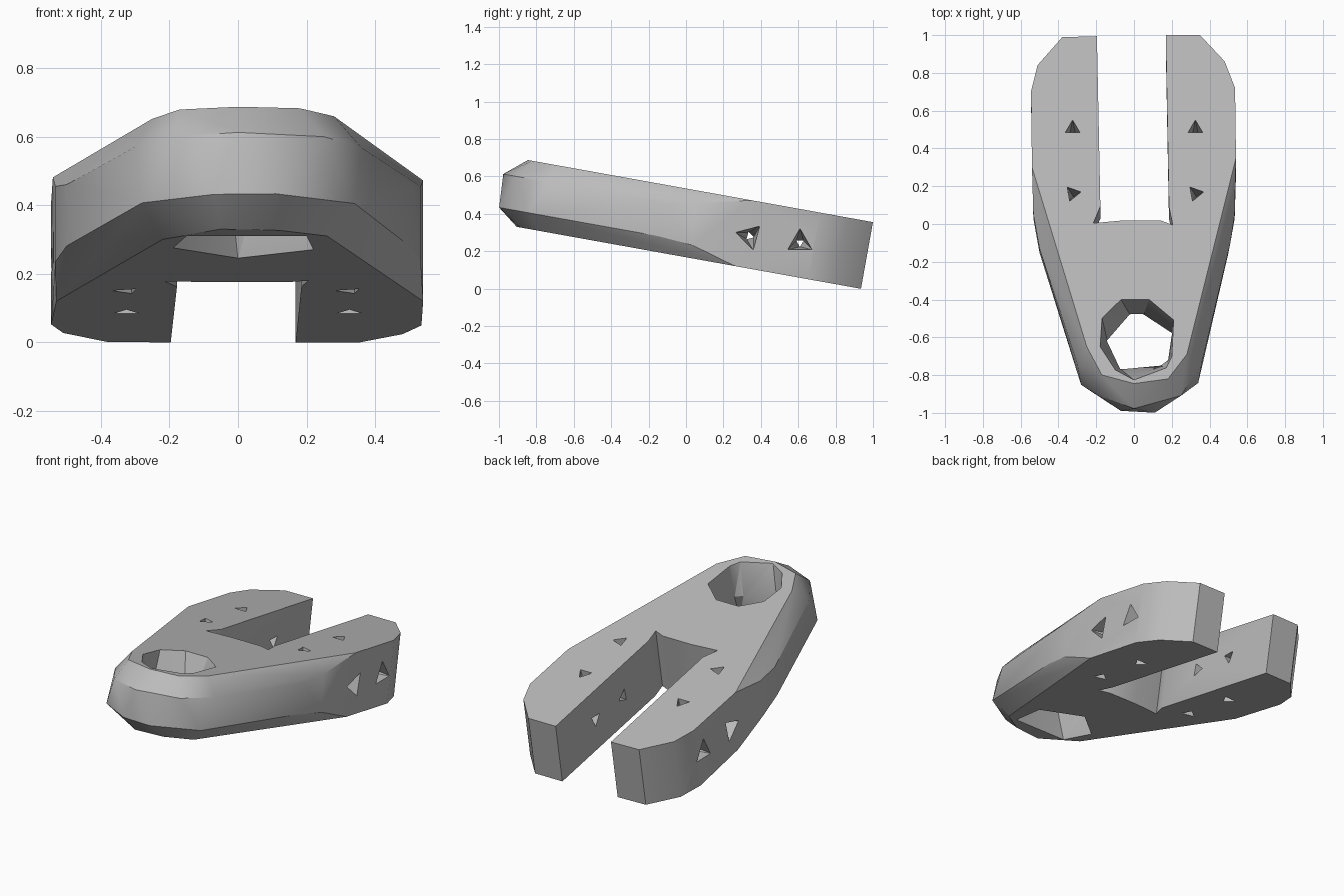
import bpy, bmesh, math
from mathutils import Matrix, Vector

if "Cube" in bpy.data.objects:
    bpy.data.objects.remove(bpy.data.objects["Cube"])

TILT = Matrix.Rotation(math.radians(-10.2), 4, "X")
BOTTOM, TOP = 0.165, 0.527

grey = bpy.data.materials.new("plain grey")
grey.use_nodes = True
grey.diffuse_color = (0.5, 0.5, 0.5, 1)
grey.node_tree.nodes["Principled BSDF"].inputs["Base Color"].default_value = (0.5, 0.5, 0.5, 1)


def hull(name, points):
    """Convex solid around the points, tilted into place."""
    bm = bmesh.new()
    for p in points:
        bm.verts.new(p)
    res = bmesh.ops.convex_hull(bm, input=bm.verts)
    spare = {g for g in res["geom_interior"] + res["geom_unused"] if isinstance(g, bmesh.types.BMVert)}
    bmesh.ops.delete(bm, geom=list(spare), context="VERTS")
    bmesh.ops.dissolve_limit(bm, angle_limit=0.02, verts=bm.verts, edges=bm.edges)
    bmesh.ops.recalc_face_normals(bm, faces=bm.faces)
    bm.transform(TILT)
    return to_object(name, bm)


def to_object(name, bm):
    mesh = bpy.data.meshes.new(name)
    bm.to_mesh(mesh)
    bm.free()
    obj = bpy.data.objects.new(name, mesh)
    bpy.context.collection.objects.link(obj)
    mesh.materials.append(grey)
    return obj


def prism(name, outline, low, high):
    """Upright prism with any outline."""
    bm = bmesh.new()
    face = bm.faces.new([bm.verts.new((x, y, low)) for x, y in outline])
    up = bmesh.ops.extrude_face_region(bm, geom=[face])["geom"]
    bmesh.ops.translate(bm, vec=(0, 0, high - low), verts=[v for v in up if isinstance(v, bmesh.types.BMVert)])
    bmesh.ops.recalc_face_normals(bm, faces=bm.faces)
    bm.transform(TILT)
    return to_object(name, bm)


def ring(outline, z):
    return [(x, y, z) for x, y in outline]


def waisted(name, first, waist, last, overlap):
    """Two tapering cutters that meet at a narrow waist."""
    shift = Vector(overlap)
    return [hull(name, first + [Vector(p) + shift for p in waist]),
            hull(name, [Vector(p) - shift for p in waist] + last)]


def triangle(center, radius, turn, axis):
    """Triangle around the centre, facing along the axis."""
    pts = []
    for i in range(3):
        a = math.radians(turn + 120 * i)
        c, s = radius * math.cos(a), radius * math.sin(a)
        pts.append(Vector(center) + (Vector((c, s, 0)) if axis == "Z" else Vector((0, c, s))))
    return pts


# Outer body: chamfered nose, straight arms
back = [(0.535, 0.637), (0.48, 0.78), (0.35, 0.921), (0, 0.921),
        (-0.38, 0.91), (-0.51, 0.76), (-0.545, 0.62)]
top_rim = [(-0.54, 0.21), (-0.25, -0.755), (-0.17, -0.907), (0, -0.953),
           (0.18, -0.928), (0.28, -0.796), (0.54, 0.261)]
upper = [(-0.5, -0.21), (-0.3, -0.83), (-0.19, -1.0), (0, -1.07),
         (0.25, -1.0), (0.36, -0.82), (0.51, -0.18)]
lower = [(-0.5, -0.2), (-0.28, -0.91), (-0.07, -1.05), (0.11, -1.06),
         (0.34, -0.9), (0.5, -0.2)]
under = [(-0.53, 0.237), (-0.22, -0.78), (-0.05, -0.95), (0.12, -0.93),
         (0.26, -0.836), (0.54, 0.237)]
points = ring(back + top_rim, TOP) + ring(back + under, BOTTOM) + ring(upper, 0.43) + ring(lower, 0.25)
for side in (-1, 1):
    points += [(side * 0.533, -0.03, 0.457), (side * 0.533, -0.012, 0.236)]
body = hull("forked_body", points)

# Slot between the arms
slot = [(-0.2, 1.1), (-0.178, 0.0), (-0.215, -0.09), (-0.05, -0.075), (0.14, -0.075),
        (0.205, -0.1), (0.185, 0.0), (0.165, 1.1)]
cutters = [prism("slot_cutter", slot, 0, 0.7)]

# Large faceted hole through the nose
hole_top = [(-0.17, -0.6), (-0.07, -0.5), (0.08, -0.5), (0.21, -0.61), (0.2, -0.81),
            (0.17, -0.87), (0, -0.935), (-0.1, -0.88), (-0.18, -0.755)]
hole_waist = [(-0.14, -0.69), (-0.02, -0.55), (0.05, -0.55), (0.2, -0.65),
              (0.18, -0.79), (0.14, -0.82), (-0.07, -0.84)]
hole_under = [(0, -0.47), (0.22, -0.61), (0.2, -0.84), (-0.15, -0.84), (-0.19, -0.64)]
cutters += waisted("nose_hole_cutter", ring(hole_top, TOP + 0.005), ring(hole_waist, 0.34),
                   ring(hole_under, BOTTOM - 0.005), (0, 0, -0.01))

# Small triangular holes, upright and sideways, in each arm
for side in (-1, 1):
    for y, turn in ((0.07, 10), (0.42, -30)):
        x = side * 0.325
        cutters += waisted("upright_hole_cutter",
                           triangle((x, y, TOP + 0.008), 0.045, turn, "Z"),
                           triangle((x, y, 0.345), 0.016, turn + 60, "Z"),
                           triangle((x, y, BOTTOM - 0.008), 0.045, turn + 60, "Z"), (0, 0, -0.01))
    for y, z, turn in ((0.285, 0.336, 55), (0.556, 0.35, 100)):
        cutters += waisted("side_hole_cutter",
                           triangle((side * 0.55, y, z), 0.078, turn, "X"),
                           triangle((side * 0.36, y, z), 0.022, turn + 60, "X"),
                           triangle((side * 0.16, y, z), 0.045, turn + 60, "X"), (-side * 0.01, 0, 0))

# Cut everything and bake the result
for cutter in cutters:
    cutter.hide_render = True
    mod = body.modifiers.new("cut", "BOOLEAN")
    mod.operation = "DIFFERENCE"
    mod.solver = "EXACT"
    mod.object = cutter
bpy.context.view_layer.update()
baked = bpy.data.meshes.new_from_object(body.evaluated_get(bpy.context.evaluated_depsgraph_get()))
body.modifiers.clear()
body.data = baked
for cutter in cutters:
    bpy.data.objects.remove(cutter)

# Soft shading over the gentle nose facets
bpy.ops.object.select_all(action="DESELECT")
body.select_set(True)
bpy.context.view_layer.objects.active = body
bpy.ops.object.shade_smooth_by_angle(angle=math.radians(30))
